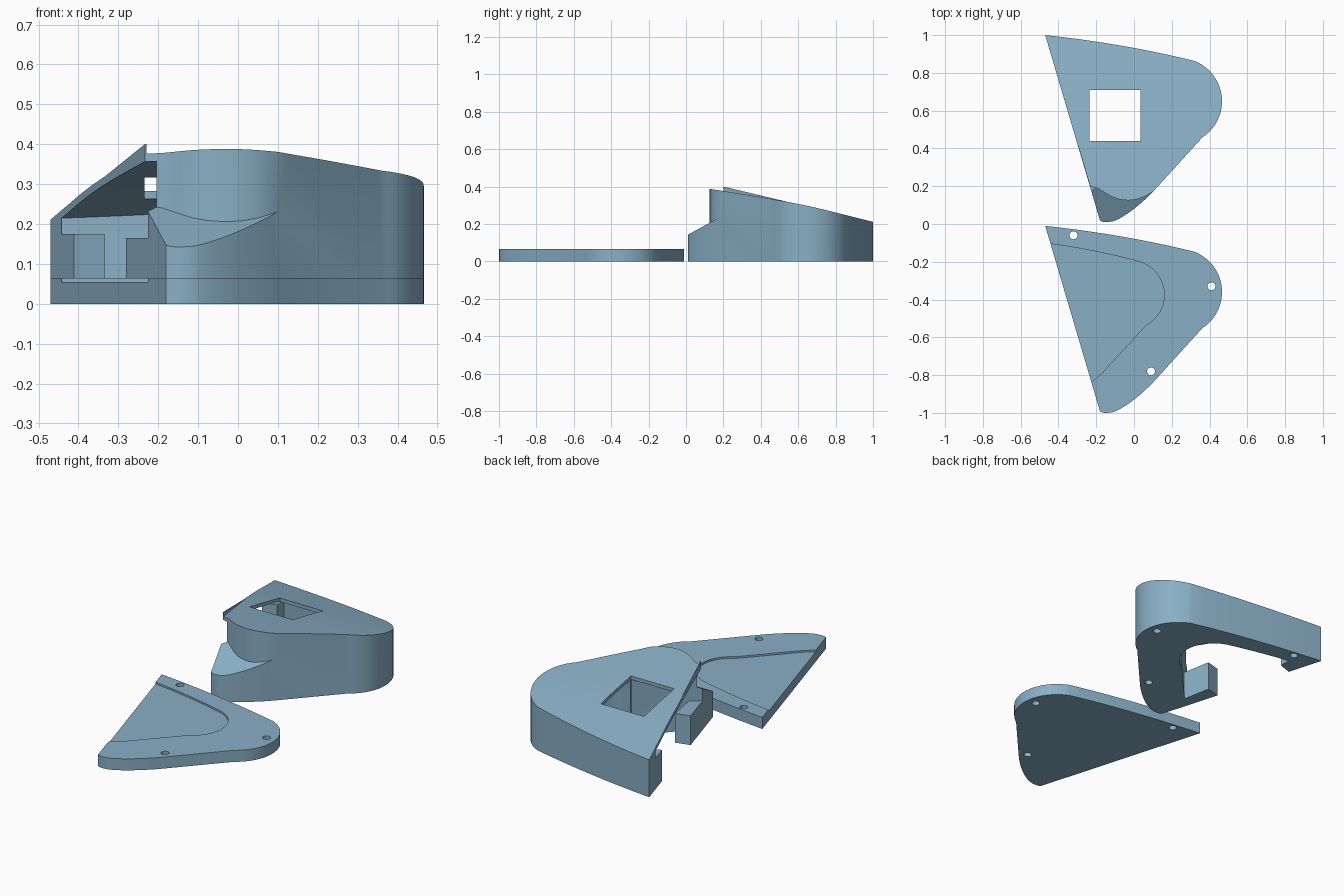
import bpy, bmesh, math

if "Cube" in bpy.data.objects:
    bpy.data.objects.remove(bpy.data.objects["Cube"])

SHIFT = 1.01  # plate sits this far in front of the shell

blue = bpy.data.materials.new("light_blue")
blue.diffuse_color = (0.25, 0.43, 0.56, 1)
blue.use_nodes = True
blue.node_tree.nodes["Principled BSDF"].inputs["Base Color"].default_value = blue.diffuse_color


def bezier(p0, p1, p2, n=10):
    return [tuple((1 - t) ** 2 * a + 2 * t * (1 - t) * b + t * t * c
                  for a, b, c in zip(p0, p1, p2)) for t in [i / n for i in range(n + 1)]]


def arc(cx, cy, r, a0, a1, n=20):
    angles = [math.radians(a0 + (a1 - a0) * i / n) for i in range(n + 1)]
    return [(cx + r * math.cos(a), cy + r * math.sin(a)) for a in angles]


def solid(name, lower, upper):
    """Closed solid between two matching loops of points."""
    bm = bmesh.new()
    a = [bm.verts.new(p) for p in lower]
    b = [bm.verts.new(p) for p in upper]
    bm.faces.new(a)
    bm.faces.new(b)
    n = len(a)
    for i in range(n):
        j = (i + 1) % n
        bm.faces.new((a[i], a[j], b[j], b[i]))
    bmesh.ops.recalc_face_normals(bm, faces=bm.faces)
    mesh = bpy.data.meshes.new(name)
    bm.to_mesh(mesh)
    bm.free()
    ob = bpy.data.objects.new(name, mesh)
    bpy.context.collection.objects.link(ob)
    mesh.materials.append(blue)
    return ob


def prism(name, pts, z0, z1, dy=0.0):
    low = z0 if callable(z0) else (lambda y: z0)
    return solid(name, [(x, y + dy, low(y)) for x, y in pts],
                 [(x, y + dy, z1) for x, y in pts])


def side_slab(name, profile):
    return solid(name, [(-1, y, z) for y, z in profile], [(1, y, z) for y, z in profile])


def cut(ob, tool, op='DIFFERENCE'):
    mod = ob.modifiers.new(op, 'BOOLEAN')
    mod.operation, mod.object, mod.solver = op, tool, 'EXACT'
    bpy.context.view_layer.objects.active = ob
    bpy.ops.object.modifier_apply(modifier=mod.name)
    bpy.data.objects.remove(tool, do_unlink=True)


def left_x(y):
    """Straight left edge of the outline."""
    return -0.18 - 0.29 * (y - 0.018) / 0.982


# Outer outline, shared by shell and plate
outline = (bezier((-0.47, 1.0), (-0.05, 0.955), (0.325, 0.862))
           + arc(0.238, 0.65, 0.228, 62, -57)
           + bezier((0.10, 0.17), (0.0, 0.068), (-0.09, 0.022))
           + [(-0.115, 0.013), (-0.14, 0.01), (-0.165, 0.011), (-0.18, 0.018)])
# Inner outline, running out past the open left side
inner = ([(-0.60, 0.93)] + bezier((-0.44, 0.905), (-0.19, 0.87), (0.03, 0.81))
         + arc(-0.022, 0.635, 0.182, 68, -62)
         + [(-0.17, 0.22), (-0.23, 0.17), (-0.36, 0.065)])
screws = [(-0.32, 0.95), (0.41, 0.68), (0.09, 0.23)]

# Gently bowed roof line, front to back
roof = [(-0.1, 0.424), (0.12, 0.389), (0.2, 0.376), (0.32, 0.357), (0.45, 0.335),
        (0.55, 0.317), (0.65, 0.297), (0.75, 0.274), (0.86, 0.246), (1.0, 0.211), (1.2, 0.16)]


def under_roof(drop):
    return [(y, z - drop) for y, z in roof] + [(1.2, -0.2), (-0.1, -0.2)]


# Shell body
shell = prism("shell", outline, 0, 0.7)
cut(shell, side_slab("roof_tool", under_roof(0)), 'INTERSECT')

# Scoop at the front tip: curved wall over a sloping floor
scoop = [(-0.36, 0.215), (-0.24, 0.2), (-0.19, 0.188), (-0.15, 0.163), (-0.115, 0.143),
         (-0.075, 0.13), (-0.03, 0.125), (0.01, 0.129), (0.05, 0.142), (0.10, 0.17),
         (0.2, 0.22), (0.2, -0.2), (-0.36, -0.2)]
cut(shell, prism("scoop_tool", scoop, lambda y: 0.137 + 0.55 * y, 0.8))

# Hollow inside, open below and on the left
cavity = prism("cavity_tool", inner, -0.1, 0.7)
cut(cavity, side_slab("ceiling_tool", under_roof(0.02)), 'INTERSECT')
cut(shell, cavity)

# Square window through the roof
cut(shell, prism("window_tool", [(-0.235, 0.44), (0.035, 0.44), (0.035, 0.71), (-0.235, 0.71)],
                 0.1, 0.7))

# Base plate with shallow recess
plate = prism("base_plate", outline, 0, 0.065, -SHIFT)
cut(plate, prism("recess_tool", inner, 0.055, 0.2, -SHIFT))

# Screw holes: blind in the shell, through the plate
for x, y in screws:
    hole = arc(x, y, 0.021, 0, 345, 23)
    cut(shell, prism("screw_tool", hole, -0.05, 0.12))
    cut(plate, prism("screw_tool", hole, -0.05, 0.2, -SHIFT))

# Tabs on the two wall ends beside the opening
back_tab = prism("back_tab", [(left_x(0.92), 0.92), (left_x(0.80), 0.80),
                              (-0.335, 0.825), (-0.335, 0.905)], 0, 0.175)
front_tab = prism("front_tab", [(left_x(0.36), 0.36), (left_x(0.15), 0.15),
                                (-0.17, 0.18), (-0.17, 0.22), (-0.20, 0.382)], 0, 0.165)

# Thin straight fin rising above the roof along the left edge
fin_pts = [(0.2, 0.36), (0.2, 0.40), (0.62, 0.3), (0.62, 0.29)]
fin = solid("edge_fin", [(left_x(y), y, z) for y, z in fin_pts],
            [(left_x(y) + 0.004, y, z) for y, z in fin_pts])

# Smooth curved walls, keep edges sharp
for ob in (shell, plate):
    bpy.ops.object.select_all(action='DESELECT')
    ob.select_set(True)
    bpy.context.view_layer.objects.active = ob
    bpy.ops.object.shade_smooth_by_angle(angle=math.radians(25))
